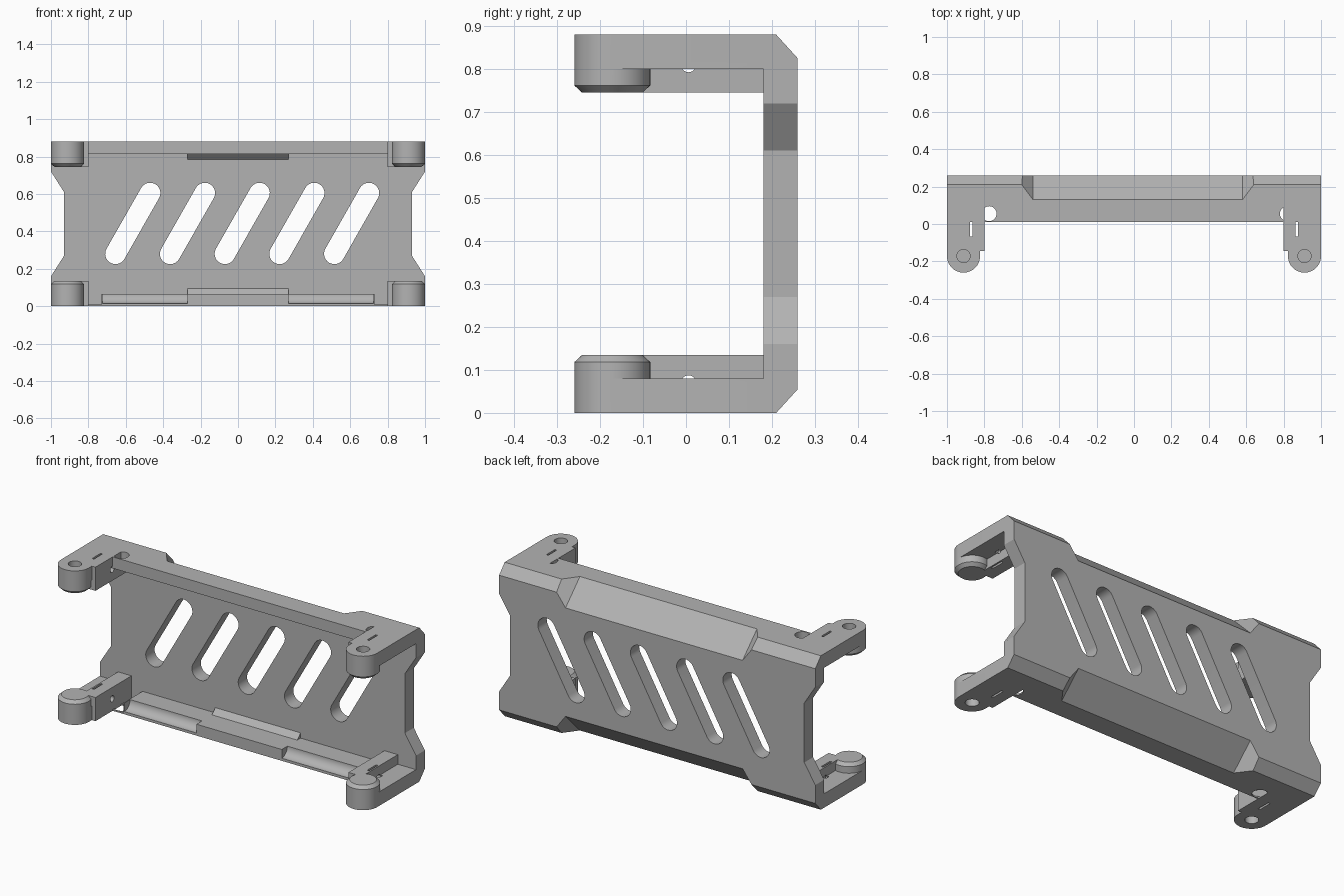
import bpy, bmesh
from math import cos, sin, pi, radians, atan2
from mathutils import Matrix

if "Cube" in bpy.data.objects:
    bpy.data.objects.remove(bpy.data.objects["Cube"], do_unlink=True)

MID = 0.44   # half height; all shapes are drawn relative to the middle plane

grey = bpy.data.materials.new("plain grey")
grey.use_nodes = True
colour = (0.45, 0.45, 0.45, 1)
grey.diffuse_color = colour
grey.node_tree.nodes["Principled BSDF"].inputs["Base Color"].default_value = colour


def circle(cx, cy, r, n=48):
    return [(cx + r * cos(2 * pi * i / n), cy + r * sin(2 * pi * i / n)) for i in range(n)]


def rect(x0, y0, x1, y1):
    return [(x0, y0), (x1, y0), (x1, y1), (x0, y1)]


def capsule(x0, y0, x1, y1, r, n=16):
    a = atan2(y1 - y0, x1 - x0)
    ends = []
    for cx, cy, start in ((x1, y1, a - pi / 2), (x0, y0, a + pi / 2)):
        ends += [(cx + r * cos(start + pi * i / n), cy + r * sin(start + pi * i / n))
                 for i in range(n + 1)]
    return ends


def place(axis, p, t):
    return {"x": (t, p[0], p[1]), "y": (p[0], t, p[1]), "z": (p[0], p[1], t)}[axis]


def prism(name, outlines, axis, lo, hi, mirror="", turn=None):
    """Extrude flat outlines along an axis, with optional mirrored copies."""
    bm = bmesh.new()
    for pts in outlines:
        rings = [[bm.verts.new(place(axis, p, t)) for p in pts] for t in (lo, hi)]
        bm.faces.new(rings[0])
        bm.faces.new(rings[1][::-1])
        for i in range(len(pts)):
            j = (i + 1) % len(pts)
            bm.faces.new((rings[0][i], rings[1][i], rings[1][j], rings[0][j]))
    if turn:
        bm.transform(turn)
    for m in mirror:
        copy = bmesh.ops.duplicate(bm, geom=bm.verts[:] + bm.edges[:] + bm.faces[:])
        for v in copy["geom"]:
            if isinstance(v, bmesh.types.BMVert):
                setattr(v.co, m, -getattr(v.co, m))
    return finish(name, bm)


def finish(name, bm):
    bmesh.ops.recalc_face_normals(bm, faces=bm.faces)
    mesh = bpy.data.meshes.new(name)
    bm.to_mesh(mesh)
    bm.free()
    ob = bpy.data.objects.new(name, mesh)
    bpy.context.collection.objects.link(ob)
    ob.location.z = MID
    mesh.materials.append(grey)
    return ob


def apply(ob, mod):
    bpy.context.view_layer.objects.active = ob
    bpy.ops.object.modifier_apply(modifier=mod.name)


def combine(ob, tool, operation="DIFFERENCE"):
    bpy.context.view_layer.update()
    mod = ob.modifiers.new("combine", "BOOLEAN")
    mod.operation, mod.solver, mod.object = operation, "EXACT", tool
    apply(ob, mod)
    bpy.data.objects.remove(tool, do_unlink=True)


def smooth(ob):
    bpy.ops.object.select_all(action="DESELECT")
    ob.select_set(True)
    bpy.context.view_layer.objects.active = ob
    bpy.ops.object.shade_smooth_by_angle(angle=radians(30))


# Channel-shaped body: back plate with two flanges
half = [(0.01, -0.375), (0.01, -0.44), (0.21, -0.44), (0.26, -0.385)]
profile = [(0.18, -0.375)] + half + [(y, -z) for y, z in half[::-1]] + [(0.18, 0.375)]
body = prism("bracket_body", [profile], "x", -1, 1)

# Large tapered bevels along the middle of the back edges
bevel = [(-0.54, 0.403), (0.58, 0.403), (0.76, 0.573), (-0.72, 0.573)]
combine(body, prism("bevel_cutter", [bevel], "z", -0.5, 0.5, "z",
                    Matrix.Rotation(pi / 4, 4, "X")))

# Slanted slots
slots = [capsule(-0.655 + i * 0.2925, -0.16, -0.47 + i * 0.2925, 0.165, 0.055)
         for i in range(5)]
combine(body, prism("slot_cutter", slots, "y", 0.1, 0.4))

# Waisted sides
waist = [(1, -0.28), (0.93, -0.17), (0.93, 0.17), (1, 0.28), (1.1, 0.28), (1.1, -0.28)]
combine(body, prism("waist_cutter", [waist], "y", 0.1, 0.4, "x"))

# Flange ends: room for the arms, thin pockets beside them, round grooves
combine(body, prism("arm_cutter", [rect(-0.2, -0.6, 0.18, -0.3)], "x", 0.8, 1.2, "xz"))
combine(body, prism("pocket_cutter", [rect(-0.2, -0.432, 0.18, -0.3)], "x", 0.73, 1.1, "xz"))
combine(body, prism("groove_cutter", [circle(0.01, -0.375, 0.05)], "x", 0.27, 0.725, "xz"))

# Cable holes through the thin pockets
holes = [circle(-0.775, 0.055, 0.04), circle(0.82, 0.055, 0.04)]
combine(body, prism("hole_cutter", holes, "z", -1, 1))
smooth(body)

# Inner gussets behind the middle tabs
gusset = [(0.15, -0.375), (0.16, -0.38), (0.185, -0.38), (0.185, -0.345), (0.18, -0.345)]
prism("gussets", [gusset], "x", -0.27, 0.27, "z")

# Arm: shelf, inner rib and round knuckle with a bevelled end
KX, KY, KR = 0.9115, -0.1715, 0.0885
plan = [(0.8, 0.18), (0.8, -0.145), (KX - KR, -0.145), (KX - KR, KY), (1, KY), (1, 0.18)]
arms = prism("arms", [plan], "z", -0.44, -0.36)
combine(arms, prism("rib", [rect(0.8, -0.145, 0.885, 0.18)], "z", -0.4, -0.305), "UNION")

bm = bmesh.new()
rings = [[bm.verts.new((x, y, z)) for x, y in circle(KX, KY, r)]
         for r, z in ((KR, -0.44), (KR, -0.322), (0.07, -0.305))]
bm.faces.new(rings[0])
bm.faces.new(rings[2])
for low, high in zip(rings, rings[1:]):
    for i in range(len(low)):
        bm.faces.new((low[i - 1], low[i], high[i], high[i - 1]))
combine(arms, finish("knuckle", bm), "UNION")

# Blind pivot hole, nut slit and cross hole
combine(arms, prism("pivot_cutter", [circle(KX, KY, 0.035)], "z", -0.5, -0.34))
combine(arms, prism("slit_cutter", [rect(0.864, -0.067, 0.876, 0.013)], "z", -0.5, -0.2))
combine(arms, prism("cross_cutter", [circle(0.006, -0.37, 0.0175, 24)], "x", 0.7, 0.9))

# Four arms by mirroring
mirror = arms.modifiers.new("mirror", "MIRROR")
mirror.use_axis = (True, False, True)
mirror.use_mirror_merge = False
apply(arms, mirror)
smooth(arms)
